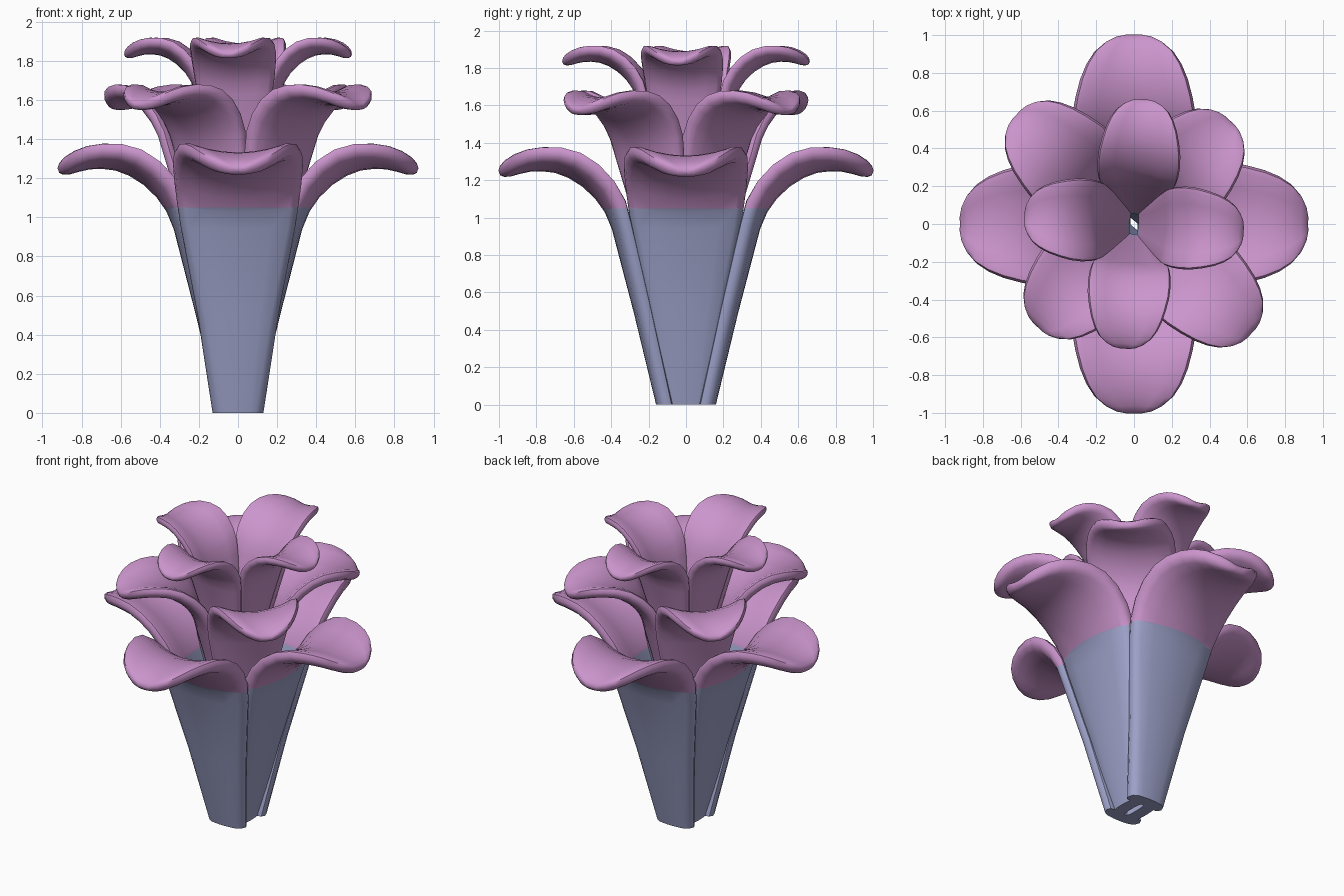
import bpy, bmesh, math
from mathutils import Matrix, Vector

if "Cube" in bpy.data.objects:
    bpy.data.objects.remove(bpy.data.objects["Cube"])

SPLIT = 1.05  # height where the blue stem colour turns pink


def material(name, rgb):
    m = bpy.data.materials.new(name)
    m.diffuse_color = (*rgb, 1)
    m.use_nodes = True
    m.node_tree.nodes["Principled BSDF"].inputs["Base Color"].default_value = m.diffuse_color
    return m


blue = material("stem_blue", (0.35, 0.37, 0.60))
pink = material("petal_pink", (0.60, 0.30, 0.61))

# Petal centreline stations: radius, height, half width, half thickness, cup
STATIONS = [
    (0.120, 0.00, 0.130, 0.040, 0.018),
    (0.240, 0.50, 0.208, 0.040, 0.028),
    (0.358, 0.95, 0.295, 0.040, 0.042),
    (0.398, 1.05, 0.312, 0.042, 0.058),
    (0.455, 1.13, 0.325, 0.042, 0.072),
    (0.530, 1.20, 0.332, 0.042, 0.082),
    (0.610, 1.250, 0.328, 0.042, 0.084),
    (0.690, 1.280, 0.310, 0.042, 0.074),
    (0.770, 1.290, 0.285, 0.042, 0.062),
    (0.840, 1.287, 0.252, 0.042, 0.052),
    (0.900, 1.273, 0.210, 0.041, 0.042),
    (0.950, 1.256, 0.155, 0.038, 0.028),
    (0.982, 1.244, 0.098, 0.028, 0.015),
    (0.998, 1.238, 0.045, 0.012, 0.005),
]


def section(w, t):
    """Flat strip outline with rounded ends, as (across, thickness) pairs."""
    f = w - t
    row = [f * k / 3 for k in range(-3, 4)]
    c = t * math.sqrt(0.5)
    end = [(f + c, c), (f + t, 0), (f + c, -c)]
    half = [(x, t) for x in row] + end
    return half + [(-x, -y) for x, y in half]


def petal(name, angle, scale, base, shift, stretch):
    bm = bmesh.new()
    rings = []
    last = len(STATIONS) - 1
    for i, (r, z, w, t, cup) in enumerate(STATIONS):
        a, b = STATIONS[max(i - 1, 0)], STATIONS[min(i + 1, last)]
        tan = Vector((b[0] - a[0], b[1] - a[1])).normalized()
        if i == 0:
            tan = Vector((0, 1))  # keep the foot level
        n = Vector((-tan.y, tan.x))  # towards the inside of the flower
        ring = []
        for x, y in section(w, t):
            d = y + cup * (x / w) ** 2
            ring.append(bm.verts.new(((r + n.x * d) * stretch, x, z + n.y * d)))
        rings.append(ring)
    for p, q in zip(rings, rings[1:]):
        for k in range(len(p)):
            j = (k + 1) % len(p)
            bm.faces.new((p[k], p[j], q[j], q[k]))
    bm.faces.new(rings[0])
    bm.faces.new(rings[-1])
    bm.transform(Matrix.Rotation(math.radians(angle), 4, 'Z')
                 @ Matrix.Translation((shift, 0, base))
                 @ Matrix.Scale(scale, 4))
    # Cut at the colour line, then colour by height
    bmesh.ops.bisect_plane(bm, geom=bm.verts[:] + bm.edges[:] + bm.faces[:],
                           plane_co=(0, 0, SPLIT), plane_no=(0, 0, 1), dist=1e-5)
    bmesh.ops.recalc_face_normals(bm, faces=bm.faces[:])
    for f in bm.faces:
        f.material_index = int(f.calc_center_median().z > SPLIT)
    me = bpy.data.meshes.new(name)
    bm.to_mesh(me)
    bm.free()
    me.materials.append(blue)
    me.materials.append(pink)
    ob = bpy.data.objects.new(name, me)
    bpy.context.collection.objects.link(ob)
    bpy.ops.object.select_all(action='DESELECT')
    ob.select_set(True)
    bpy.context.view_layer.objects.active = ob
    bpy.ops.object.shade_smooth_by_angle(angle=math.radians(50))


# Three tiers: name, start angle, scale, base height,
# then (shift, radial stretch) of alternate petals
TIERS = [
    ("outer_petal", 0, 1.0, 0.0, ((-0.06, 0.98), (0.0, 1.0))),
    ("middle_petal", 47, 0.82, 0.55, ((-0.05, 0.97), (0.02, 1.01))),
    ("inner_petal", -4.5, 0.66, 1.01, ((-0.025, 0.917), (0.0, 1.0))),
]
for name, start, scale, base, variants in TIERS:
    for k in range(4):
        petal(f"{name}_{k + 1}", start + 90 * k, scale, base, *variants[k % 2])
